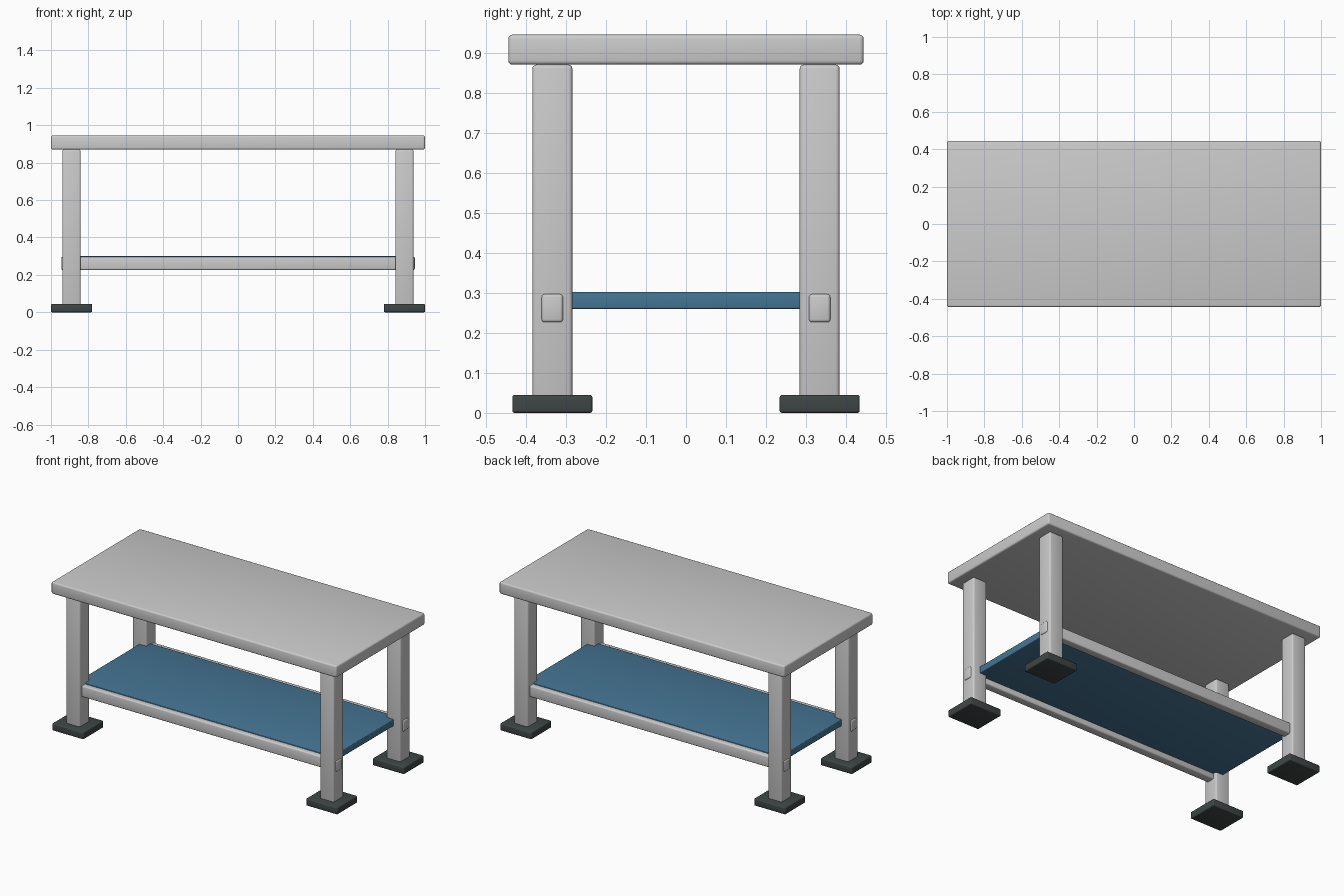
import bpy

if "Cube" in bpy.data.objects:
    bpy.data.objects.remove(bpy.data.objects["Cube"])


def material(name, rgb):
    m = bpy.data.materials.new(name)
    m.diffuse_color = (*rgb, 1)
    m.use_nodes = True
    m.node_tree.nodes["Principled BSDF"].inputs["Base Color"].default_value = m.diffuse_color
    return m


def box(name, lo, hi, bevel, mat=None):
    """Bevelled box spanning the corners lo..hi."""
    bpy.ops.mesh.primitive_cube_add(size=1, location=[(a + b) / 2 for a, b in zip(lo, hi)])
    ob = bpy.context.object
    ob.name = name
    ob.scale = [b - a for a, b in zip(lo, hi)]
    bpy.ops.object.transform_apply(location=False, rotation=False, scale=True)
    mod = ob.modifiers.new("bevel", 'BEVEL')
    mod.width = bevel
    mod.segments = 3
    bpy.ops.object.modifier_apply(modifier=mod.name)
    bpy.ops.object.shade_smooth_by_angle()
    if mat:
        ob.data.materials.append(mat)
    return ob


blue = material("blue_paint", (0.06, 0.18, 0.30))
dark = material("dark_rubber", (0.05, 0.06, 0.06))

LEG_X, LEG_Y = 0.89, 0.334

# Worktop
box("worktop", (-1, -0.444, 0.87), (1, 0.444, 0.945), 0.01)

# Legs and foot pads
for sx, side in ((-1, "left"), (1, "right")):
    for sy, end in ((-1, "front"), (1, "back")):
        x, y = sx * LEG_X, sy * LEG_Y
        box(f"{end}_{side}_leg", (x - 0.049, y - 0.05, 0.03), (x + 0.049, y + 0.05, 0.87), 0.01)
        box(f"{end}_{side}_foot", (x - 0.11, y - 0.1, 0), (x + 0.11, y + 0.1, 0.045), 0.006, dark)

# Long rails, passing through the legs
for sy, end in ((-1, "front"), (1, "back")):
    y = sy * LEG_Y
    box(f"{end}_rail", (-0.945, y - 0.027, 0.226), (0.945, y + 0.027, 0.297), 0.008)

# Lower shelf resting between the rails
box("lower_shelf", (-0.893, -0.33, 0.26), (0.893, 0.33, 0.302), 0.004, blue)
